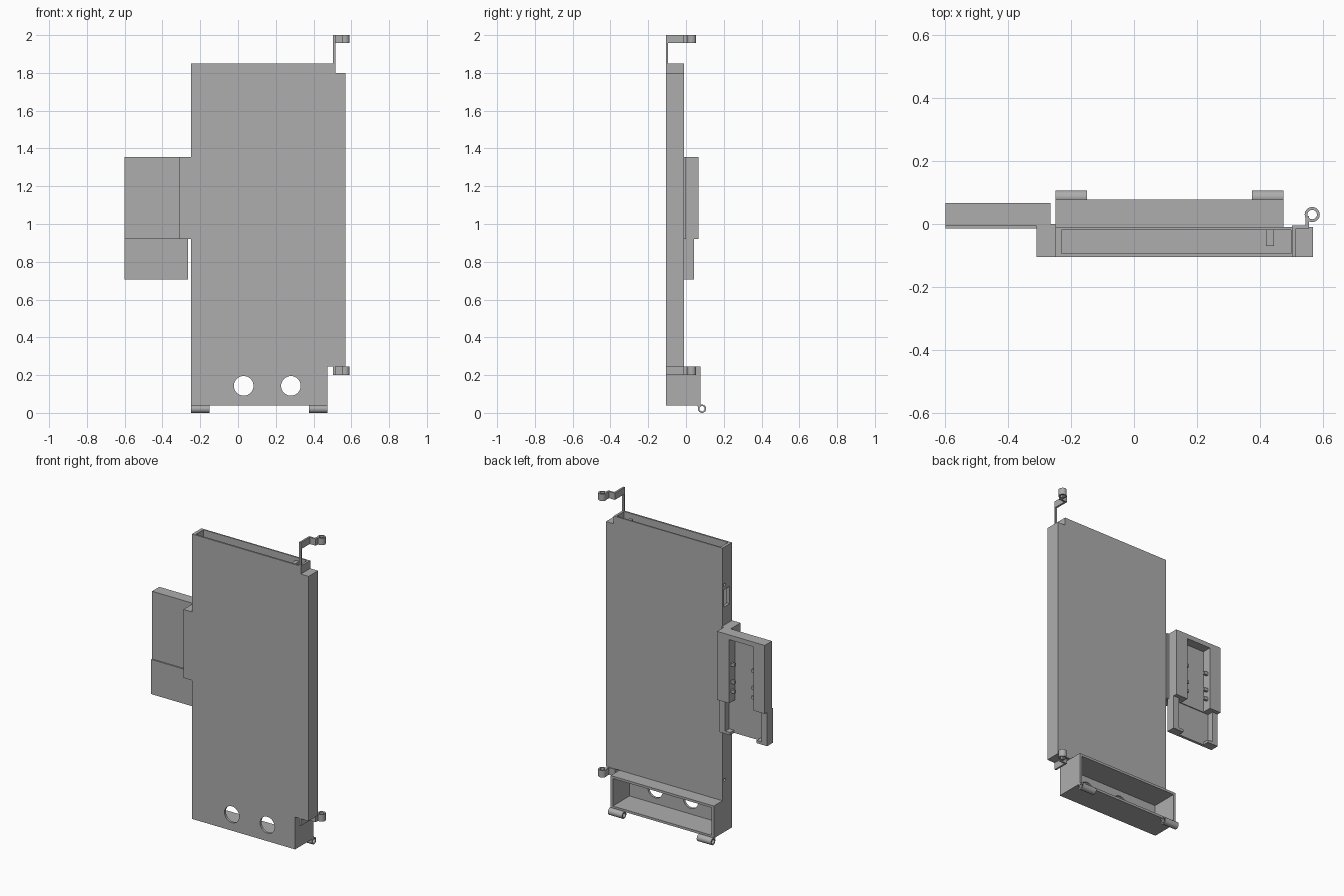
import bpy, bmesh, math
from mathutils import Matrix

if "Cube" in bpy.data.objects:
    bpy.data.objects.remove(bpy.data.objects["Cube"])

grey = bpy.data.materials.new("light grey plastic")
grey.diffuse_color = (0.42, 0.42, 0.42, 1)
grey.use_nodes = True
grey.node_tree.nodes["Principled BSDF"].inputs["Base Color"].default_value = grey.diffuse_color


def finish(name, bm):
    bmesh.ops.recalc_face_normals(bm, faces=bm.faces)
    mesh = bpy.data.meshes.new(name)
    bm.to_mesh(mesh)
    bm.free()
    mesh.materials.append(grey)
    ob = bpy.data.objects.new(name, mesh)
    bpy.context.collection.objects.link(ob)
    return ob


def box(name, x0, x1, y0, y1, z0, z1):
    bm = bmesh.new()
    bmesh.ops.create_cube(bm, size=1)
    for v in bm.verts:
        v.co = (x1 if v.co.x > 0 else x0, y1 if v.co.y > 0 else y0, z1 if v.co.z > 0 else z0)
    return finish(name, bm)


def cylinder(name, centre, r, length, axis):
    rot = {"X": Matrix.Rotation(math.pi / 2, 4, "Y"),
           "Y": Matrix.Rotation(math.pi / 2, 4, "X"), "Z": Matrix()}[axis]
    bm = bmesh.new()
    bmesh.ops.create_cone(bm, cap_ends=True, segments=32, radius1=r, radius2=r,
                          depth=length, matrix=Matrix.Translation(centre) @ rot)
    return finish(name, bm)


def smooth(ob):
    bpy.ops.object.select_all(action="DESELECT")
    bpy.context.view_layer.objects.active = ob
    ob.select_set(True)
    bpy.ops.object.shade_smooth_by_angle(angle=math.radians(30))


def cut(ob, *cutters):
    bpy.context.view_layer.objects.active = ob
    for c in cutters:
        m = ob.modifiers.new("cut", "BOOLEAN")
        m.operation, m.solver, m.object = "DIFFERENCE", "EXACT", c
        bpy.ops.object.modifier_apply(modifier=m.name)
        bpy.data.objects.remove(c)


def tube(name, centre, r, hole, length, axis):
    ob = cylinder(name, centre, r, length, axis)
    cut(ob, cylinder("bore", centre, hole, length * 1.5, axis))
    smooth(ob)


# Tall sleeve, open at the top, with openings in its left wall
body = box("sleeve", -0.25, 0.515, -0.105, -0.01, 0.245, 1.85)
cut(body,
    box("pocket", -0.23, 0.50, -0.094, -0.019, 0.26, 1.9),
    box("side_slot", -0.27, -0.22, -0.08, -0.025, 1.47, 1.58),
    cylinder("upper_pin_hole", (-0.25, -0.03, 1.61), 0.009, 0.08, "X"),
    cylinder("lower_pin_hole", (-0.25, -0.03, 0.37), 0.009, 0.08, "X"))
box("sleeve_rib", 0.42, 0.445, -0.07, -0.018, 0.255, 1.83)
box("right_edge_rail", 0.515, 0.57, -0.105, -0.01, 0.245, 1.80)

# Lower box, open at the back, with two round holes in front
base = box("lower_box", -0.25, 0.475, -0.105, 0.078, 0.04, 0.245)
cut(base,
    box("box_cavity", -0.235, 0.46, -0.09, 0.2, 0.055, 0.23),
    cylinder("left_hole", (0.03, -0.1, 0.143), 0.052, 0.1, "Y"),
    cylinder("right_hole", (0.28, -0.1, 0.143), 0.052, 0.1, "Y"))

# Hinge knuckles under the back edge of the box
for side, x in (("left", -0.20), ("right", 0.425)):
    tube(side + "_hinge_knuckle", (x, 0.085, 0.022), 0.022, 0.014, 0.10, "X")
    box(side + "_hinge_leaf", x - 0.05, x + 0.05, 0.062, 0.078, 0.034, 0.045)

# Side latch arms ending in vertical pivot tubes
box("upper_latch_post", 0.503, 0.515, -0.105, -0.095, 1.78, 2.0)
for place, z0, z1 in (("upper", 1.957, 2.0), ("lower", 0.20, 0.245)):
    box(place + "_latch_arm", 0.503, 0.515, -0.105, -0.005, z0, z1)
    box(place + "_latch_bend", 0.503, 0.557, -0.015, -0.005, z0, z1)
    box(place + "_latch_tip", 0.545, 0.557, -0.015, 0.025, z0, z1)
    tube(place + "_latch_tube", (0.567, 0.03, (z0 + z1) / 2), 0.024, 0.015, z1 - z0, "Z")

# Bracket joining the side tray to the sleeve
box("tray_bracket", -0.31, -0.25, -0.105, 0.0, 0.92, 1.355)

# Upper side tray with a recess facing the back
tray = box("upper_tray", -0.6, -0.265, -0.006, 0.067, 0.92, 1.355)
cut(tray, box("tray_recess", -0.52, -0.35, 0.008, 0.1, 0.85, 1.325))

# Pegs along both sides of the recess
for i, z in enumerate((0.99, 1.05, 1.16)):
    box(f"inner_peg_{i}", -0.375, -0.345, 0.035, 0.05, z - 0.01, z + 0.01)
    box(f"outer_peg_{i}", -0.525, -0.495, 0.035, 0.05, z - 0.01, z + 0.01)

# Lower side tray: thin plate with side rails and hooked feet
box("lower_tray_plate", -0.6, -0.265, -0.015, 0.002, 0.705, 0.925)
for side, x0, x1, f0, f1 in (("outer", -0.6, -0.56, -0.6, -0.525),
                             ("inner", -0.305, -0.265, -0.34, -0.265)):
    box(side + "_tray_rail", x0, x1, 0.0, 0.042, 0.705, 0.925)
    box(side + "_tray_foot", f0, f1, 0.0, 0.042, 0.705, 0.722)
